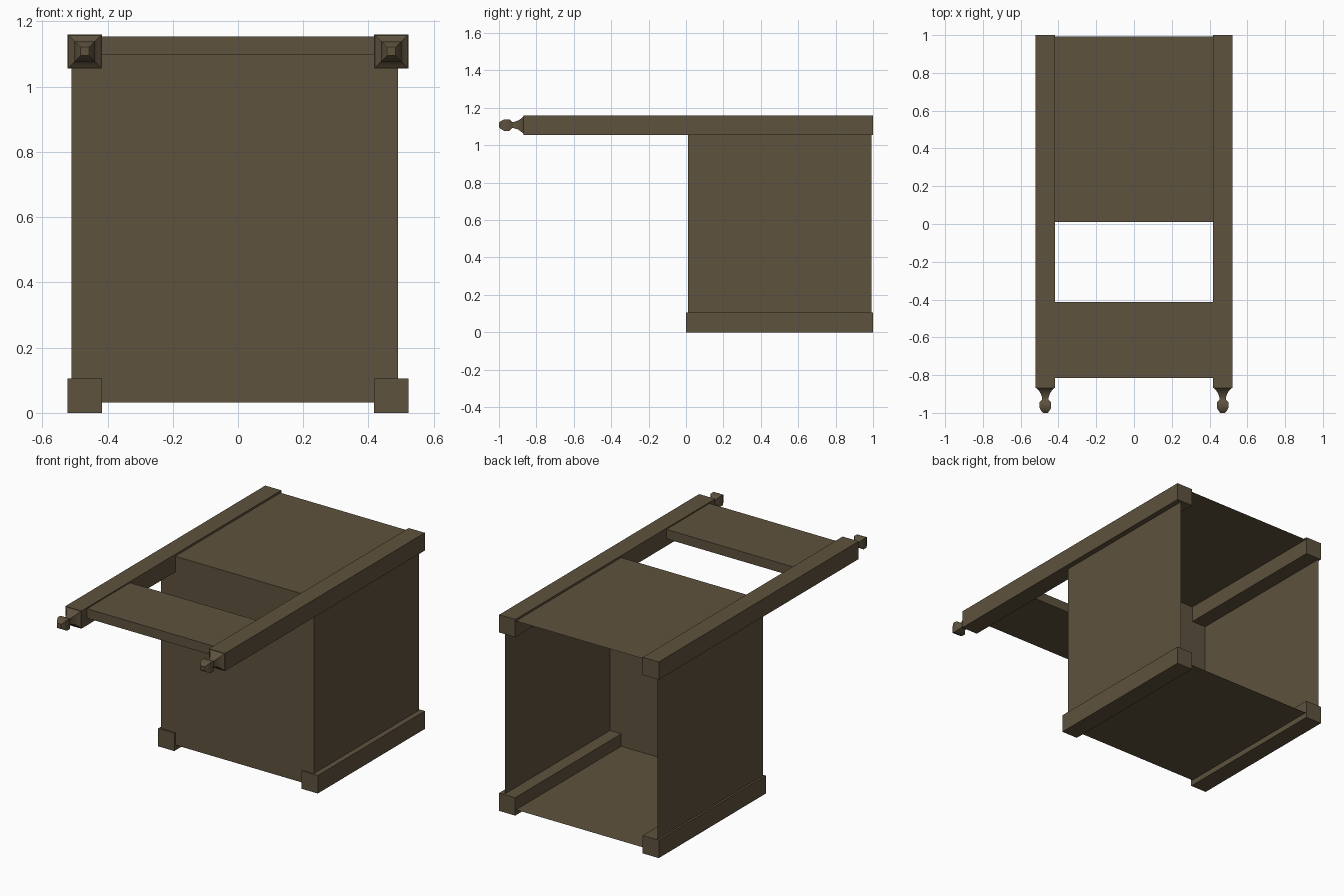
import bpy, bmesh
from mathutils import Vector

if "Cube" in bpy.data.objects:
    bpy.data.objects.remove(bpy.data.objects["Cube"])

wood = bpy.data.materials.new("dark wood")
wood.diffuse_color = (0.112, 0.084, 0.048, 1)
wood.use_nodes = True
wood.node_tree.nodes["Principled BSDF"].inputs["Base Color"].default_value = wood.diffuse_color


def finish(name, bm):
    me = bpy.data.meshes.new(name)
    bm.to_mesh(me)
    bm.free()
    me.materials.append(wood)
    ob = bpy.data.objects.new(name, me)
    bpy.context.collection.objects.link(ob)
    return ob


def box(name, lo, hi, open_back=False):
    lo, hi = Vector(lo), Vector(hi)
    bm = bmesh.new()
    bmesh.ops.create_cube(bm, size=1)
    for v in bm.verts:
        v.co = (lo + hi) / 2 + v.co * (hi - lo)
    if open_back:
        bm.normal_update()
        back = [f for f in bm.faces if f.normal.y > 0.9]
        bmesh.ops.delete(bm, geom=back, context='FACES_ONLY')
    return finish(name, bm)


# Turned knob with a square section: (y, half width) along the rail
KNOB = [(-0.866, 0.052), (-0.872, 0.044), (-0.885, 0.032), (-0.90, 0.023),
        (-0.92, 0.017), (-0.93, 0.017), (-0.945, 0.031), (-0.972, 0.031),
        (-0.99, 0.021), (-1.0, 0.013)]


def knob(name, cx, cz):
    bm = bmesh.new()
    rings = [[bm.verts.new((cx + sx * r, y, cz + sz * r))
              for sx, sz in ((-1, -1), (1, -1), (1, 1), (-1, 1))]
             for y, r in KNOB]
    for a, b in zip(rings, rings[1:]):
        for i in range(4):
            j = (i + 1) % 4
            bm.faces.new((a[i], a[j], b[j], b[i]))
    bm.faces.new(rings[-1])
    bm.faces.new(rings[0][::-1])
    bmesh.ops.recalc_face_normals(bm, faces=bm.faces)
    ob = finish(name, bm)
    bpy.ops.object.select_all(action='DESELECT')
    ob.select_set(True)
    bpy.context.view_layer.objects.active = ob
    bpy.ops.object.shade_smooth_by_angle(angle=0.8)


# Rails and knobs on both sides
for side, x0, x1 in (("left", -0.522, -0.417), ("right", 0.417, 0.522)):
    box(side + "_long_rail", (x0, -0.868, 1.055), (x1, 1.0, 1.16))
    box(side + "_short_rail", (x0, 0.0, 0.0), (x1, 1.0, 0.106))
    knob(side + "_knob", (x0 + x1) / 2, 1.108)

# Thin shell between the rails, open at the back
box("panel_shell", (-0.51, 0.01, 0.032), (0.49, 0.993, 1.148), open_back=True)

# Slat joining the free ends of the long rails
box("end_slat", (-0.42, -0.815, 1.097), (0.42, -0.413, 1.153))
